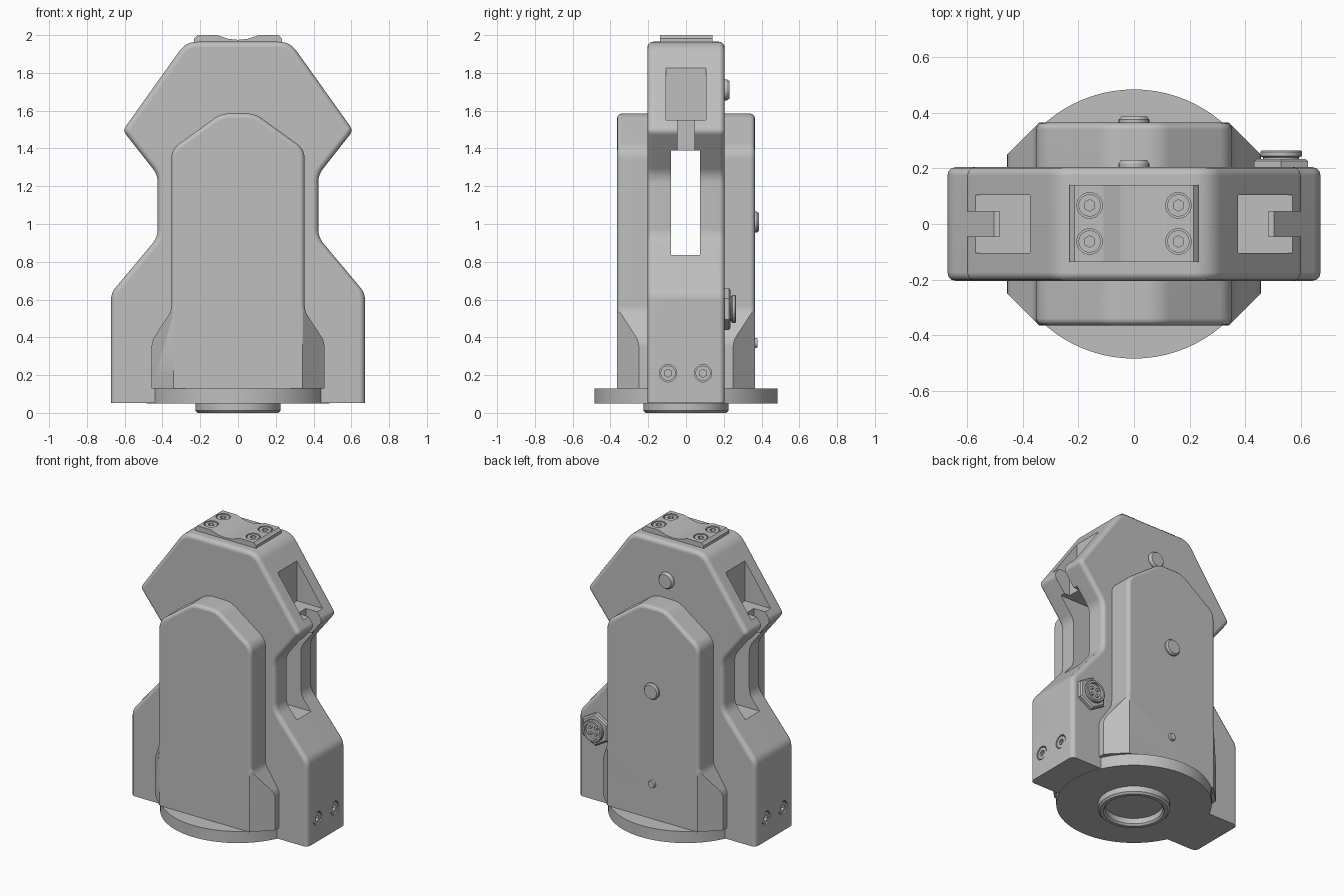
import bpy, bmesh, math
from mathutils import Vector, Matrix

cube = bpy.data.objects.get("Cube")
if cube:
    bpy.data.objects.remove(cube, do_unlink=True)

GREY = (0.52, 0.52, 0.52, 1.0)
metal = bpy.data.materials.new("light_grey_metal")
metal.use_nodes = True
metal.diffuse_color = GREY
metal.node_tree.nodes["Principled BSDF"].inputs["Base Color"].default_value = GREY

X, Y, Z = Vector((1, 0, 0)), Vector((0, 1, 0)), Vector((0, 0, 1))
BACK = 0.205      # half depth of the body
COVER = 0.365     # half depth over the covers


def add_object(name, bm):
    bmesh.ops.recalc_face_normals(bm, faces=bm.faces)
    mesh = bpy.data.meshes.new(name)
    bm.to_mesh(mesh)
    bm.free()
    mesh.materials.append(metal)
    obj = bpy.data.objects.new(name, mesh)
    bpy.context.collection.objects.link(obj)
    return obj


def placement(loc, axis):
    return Matrix.Translation(loc) @ axis.to_track_quat('Z', 'Y').to_matrix().to_4x4()


def lathe(name, profile, loc=(0, 0, 0), axis=Z, steps=40, closed=False):
    """Spin (radius, height) points around an axis."""
    bm = bmesh.new()
    verts = [bm.verts.new((0, r, h)) for r, h in profile]
    pairs = list(zip(verts, verts[1:]))
    if closed:
        pairs.append((verts[-1], verts[0]))
    edges = [bm.edges.new(p) for p in pairs]
    bmesh.ops.spin(bm, geom=verts + edges, cent=(0, 0, 0), axis=(0, 0, 1),
                   angle=math.tau, steps=steps)
    bmesh.ops.remove_doubles(bm, verts=bm.verts, dist=1e-5)
    bm.transform(placement(loc, axis))
    return add_object(name, bm)


def rod(name, r, low, high, loc=(0, 0, 0), axis=Z, steps=32):
    return lathe(name, [(0, low), (r, low), (r, high), (0, high)], loc, axis, steps)


def box(name, low, high):
    bm = bmesh.new()
    bmesh.ops.create_cube(bm, size=1)
    low, high = Vector(low), Vector(high)
    for v in bm.verts:
        v.co = (low + high) / 2 + v.co * (high - low)
    return add_object(name, bm)


def outline(half):
    """Mirror a right-hand outline of (x, z, radius) and round its corners."""
    pts = half + [(-x, z, r) for x, z, r in reversed(half) if x]
    result = []
    for i, (x, z, r) in enumerate(pts):
        p = Vector((x, z))
        if not r:
            result.append(p)
            continue
        a = (Vector(pts[i - 1][:2]) - p).normalized()
        b = (Vector(pts[(i + 1) % len(pts)][:2]) - p).normalized()
        t = r / math.tan(a.angle(b) / 2)
        for k in range(7):
            s = k / 6
            result.append(p + a * t * (1 - s) ** 2 + b * t * s ** 2)
    return result


def prism(half, y0, y1, rims=(), width=0.03):
    """Extrude an outline along y and round the chosen rims, not the base."""
    bm = bmesh.new()
    face = bm.faces.new([bm.verts.new((p.x, y0, p.y)) for p in outline(half)])
    new = bmesh.ops.extrude_face_region(bm, geom=[face])["geom"]
    for v in new:
        if isinstance(v, bmesh.types.BMVert):
            v.co.y = y1
    base = min(v.co.z for v in bm.verts)
    rim = [e for e in bm.edges
           if any(all(abs(v.co.y - y) < 1e-5 for v in e.verts) for y in rims)
           and max(v.co.z for v in e.verts) > base + 1e-4]
    if rim:
        bmesh.ops.bevel(bm, geom=rim, offset=width, segments=3, profile=0.5,
                        affect='EDGES', clamp_overlap=True)
    return bm


def cut(target, cutter):
    mod = target.modifiers.new("cut", 'BOOLEAN')
    mod.object, mod.operation, mod.solver = cutter, 'DIFFERENCE', 'EXACT'
    bpy.context.view_layer.objects.active = target
    bpy.ops.object.modifier_apply(modifier=mod.name)
    bpy.data.objects.remove(cutter, do_unlink=True)


# Main body
body = add_object("body", prism(
    [(0.672, 0.052, 0), (0.672, 0.635, 0.1), (0.425, 0.93, 0.12), (0.425, 1.26, 0.12),
     (0.61, 1.495, 0.04), (0.275, 1.965, 0.12)], -BACK, BACK, (-BACK, BACK)))
cut(body, box("waist_slot", (-1, -0.08, 0.835), (1, 0.075, 1.39)))
for s in (-1, 1):
    # Shoulder pocket with a notch between two lugs
    for name, x, y, z0, z1 in (("pocket", 0.375, 0.105, 1.55, 1.9),
                               ("notch", 0.485, 0.045, 1.38, 1.6)):
        a, b = sorted((s * x, s * 0.8))
        cut(body, box(name, (a, -y, z0), (b, y, z1)))
    cut(body, rod("through_hole", 0.055, -1, 1, (s * 0.232, 0, 1.59), Y))

# Base flange with mounting holes, and locating ring
flange = rod("base_flange", 0.485, 0.05, 0.13, steps=80)
for degrees in (45, 90, 135, 225, 315):
    a = math.radians(degrees)
    cut(flange, rod("mount_hole", 0.038, 0, 0.11,
                    (0.355 * math.cos(a), 0.355 * math.sin(a), 0)))
for part in (body, flange):
    cut(part, rod("bore", 0.18, -0.1, 0.11, steps=48))
lathe("locating_ring", [(0.18, 0.06), (0.18, 0.012), (0.19, 0), (0.213, 0),
                        (0.225, 0.012), (0.225, 0.06)], steps=48, closed=True)

# Front and back covers, with the flared corners cut at a slant
for name, s in (("front_cover", -1), ("back_cover", 1)):
    bm = prism([(0.457, 0.13, 0), (0.457, 0.38, 0.1), (0.353, 0.54, 0.1),
                (0.353, 1.395, 0.1), (0.09, 1.585, 0.14)],
               s * 0.19, s * COVER, (s * COVER,), 0.025)
    for side in (-1, 1):
        res = bmesh.ops.bisect_plane(
            bm, geom=bm.verts[:] + bm.edges[:] + bm.faces[:], dist=1e-6,
            plane_co=(side * 0.342, s * COVER, 0), plane_no=(side, s, 0), clear_outer=True)
        bmesh.ops.edgenet_fill(bm, edges=[g for g in res["geom_cut"]
                                          if isinstance(g, bmesh.types.BMEdge)])
    add_object(name, bm)

# Top plate with a shallow dip
plate = add_object("top_plate", prism(
    [(0.232, 1.945, 0), (0.232, 1.982, 0), (0.215, 2.0, 0), (0.11, 2.0, 0.03),
     (0.05, 1.98, 0.03), (0, 1.975, 0)], -0.137, 0.14))

# Socket-head screws sunk in counterbores
screw = rod("screw", 0.04, -0.04, -0.004, steps=28)
cut(screw, rod("hex_socket", 0.021, -0.024, 0.1, steps=6))
screw_mesh = screw.data
bpy.data.objects.remove(screw, do_unlink=True)
spots = []
for s in (-1, 1):
    side = "left" if s > 0 else "right"
    spots += [(plate, f"top_screw_{side}", (s * 0.16, y, 2.0), Z) for y in (-0.063, 0.067)]
    spots += [(body, f"side_screw_{side}", (s * 0.672, y, 0.21), X * s) for y in (-0.095, 0.09)]
    spots += [(body, f"back_screw_{side}", (s * x, BACK, z), Y)
              for x, z in ((0.235, 1.73), (0.49, 0.71))]
for host, name, loc, axis in spots:
    cut(host, rod("counterbore", 0.046, -0.03, 0.05, loc, axis, 28))
    obj = bpy.data.objects.new(name, screw_mesh)
    obj.matrix_world = placement(loc, axis)
    bpy.context.collection.objects.link(obj)

# Domed plugs on the back
for name, r, h, y, z in (("upper_plug", 0.055, 0.025, BACK, 1.71),
                         ("cover_plug", 0.055, 0.022, COVER, 1.01),
                         ("small_plug", 0.026, 0.014, COVER, 0.37)):
    lathe(name, [(0, -0.02), (r, -0.02), (r, h * 0.5), (r * 0.85, h), (0, h)],
          (0, y, z), Y, 32)

# Round cable connector
spot = (0.53, BACK, 0.55)
lathe("connector_nut", [(0, -0.01), (0.112, -0.01), (0.112, 0.022), (0.1, 0.03), (0, 0.03)],
      spot, Y, 6)
lathe("connector_shell", [(0, 0.02), (0.065, 0.02), (0.065, 0.035), (0.075, 0.04),
                          (0.075, 0.055), (0.07, 0.06), (0.058, 0.06), (0.058, 0.04),
                          (0, 0.04)], spot, Y, 36)
for k in range(4):
    a = math.tau * (k + 0.5) / 4
    rod("connector_pin", 0.011, 0.03, 0.055,
        (spot[0] + 0.03 * math.cos(a), BACK, spot[2] + 0.03 * math.sin(a)), Y, 12)

# Smooth rounded areas and keep flat faces flat
bpy.ops.object.select_all(action='DESELECT')
for obj in bpy.context.collection.objects:
    if obj.type == 'MESH' and metal.name in obj.data.materials:
        obj.select_set(True)
        bpy.context.view_layer.objects.active = obj
        normals = obj.modifiers.new("flat_face_normals", 'WEIGHTED_NORMAL')
        normals.keep_sharp = True
bpy.ops.object.shade_smooth_by_angle(angle=math.radians(32))
